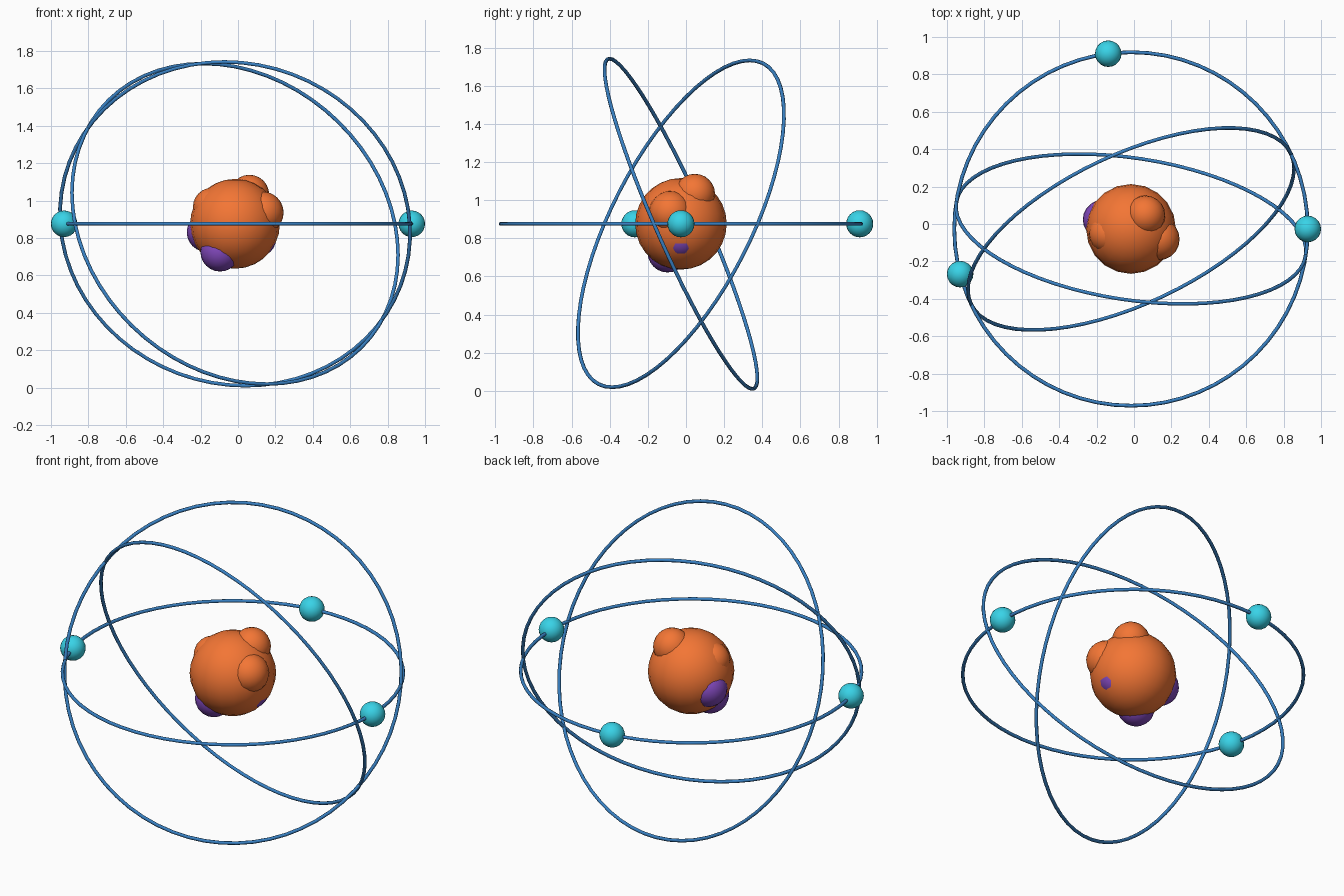
import bpy
from math import cos, sin
from mathutils import Vector

if "Cube" in bpy.data.objects:
    bpy.data.objects.remove(bpy.data.objects["Cube"])

C = Vector((-0.016, -0.0265, 0.876))   # common centre
R, TUBE, ELECTRON_R = 0.945, 0.01, 0.071


def material(name, rgb):
    m = bpy.data.materials.new(name)
    m.diffuse_color = (*rgb, 1)
    m.use_nodes = True
    m.node_tree.nodes["Principled BSDF"].inputs["Base Color"].default_value = m.diffuse_color
    return m


ORANGE = material("orange", (0.90, 0.18, 0.035))
PURPLE = material("purple", (0.22, 0.065, 0.50))
CYAN = material("cyan", (0.04, 0.65, 0.80))
BLUE = material("blue", (0.04, 0.22, 0.55))


def finish(name, mat):
    ob = bpy.context.object
    ob.name = name
    ob.data.materials.append(mat)
    bpy.ops.object.shade_smooth()


def ball(name, offset, radius, mat, segs=20, rings=12):
    bpy.ops.mesh.primitive_uv_sphere_add(segments=segs, ring_count=rings,
                                         radius=radius, location=C + Vector(offset))
    finish(name, mat)


# nucleus: core ball with nucleons poking out of it
ball("nucleus_core", (0, 0, 0), 0.24, ORANGE, 20, 14)
nucleons = [
    ((0.077, 0.073, 0.156), ORANGE, 0.106),
    ((0.148, -0.055, 0.06), ORANGE, 0.112),
    ((-0.122, -0.025, 0.09), ORANGE, 0.103),
    ((-0.08, -0.07, -0.15), PURPLE, 0.105),
    ((-0.153, 0.05, -0.045), PURPLE, 0.105),
    ((0.12, 0.0, -0.078), PURPLE, 0.1),
]
for i, (pos, mat, rad) in enumerate(nucleons):
    ball(f"nucleon_{i + 1}", pos, rad, mat)

# three orbit rings, each given by its plane normal
for i, n in enumerate([(0, 0, 1), (0.138, 0.906, 0.401), (0.386, -0.821, 0.422)]):
    rot = Vector(n).to_track_quat('Z', 'Y').to_euler() if i else (0, 0, 0)
    bpy.ops.mesh.primitive_torus_add(major_radius=R, minor_radius=TUBE,
                                     major_segments=64, minor_segments=8,
                                     location=C, rotation=rot)
    finish(f"orbit_ring_{i + 1}", BLUE)

# electrons spaced along the level ring
for i in range(3):
    a = 1.7 * i
    ball(f"electron_{i + 1}", (R * cos(a), R * sin(a), 0), ELECTRON_R, CYAN)
